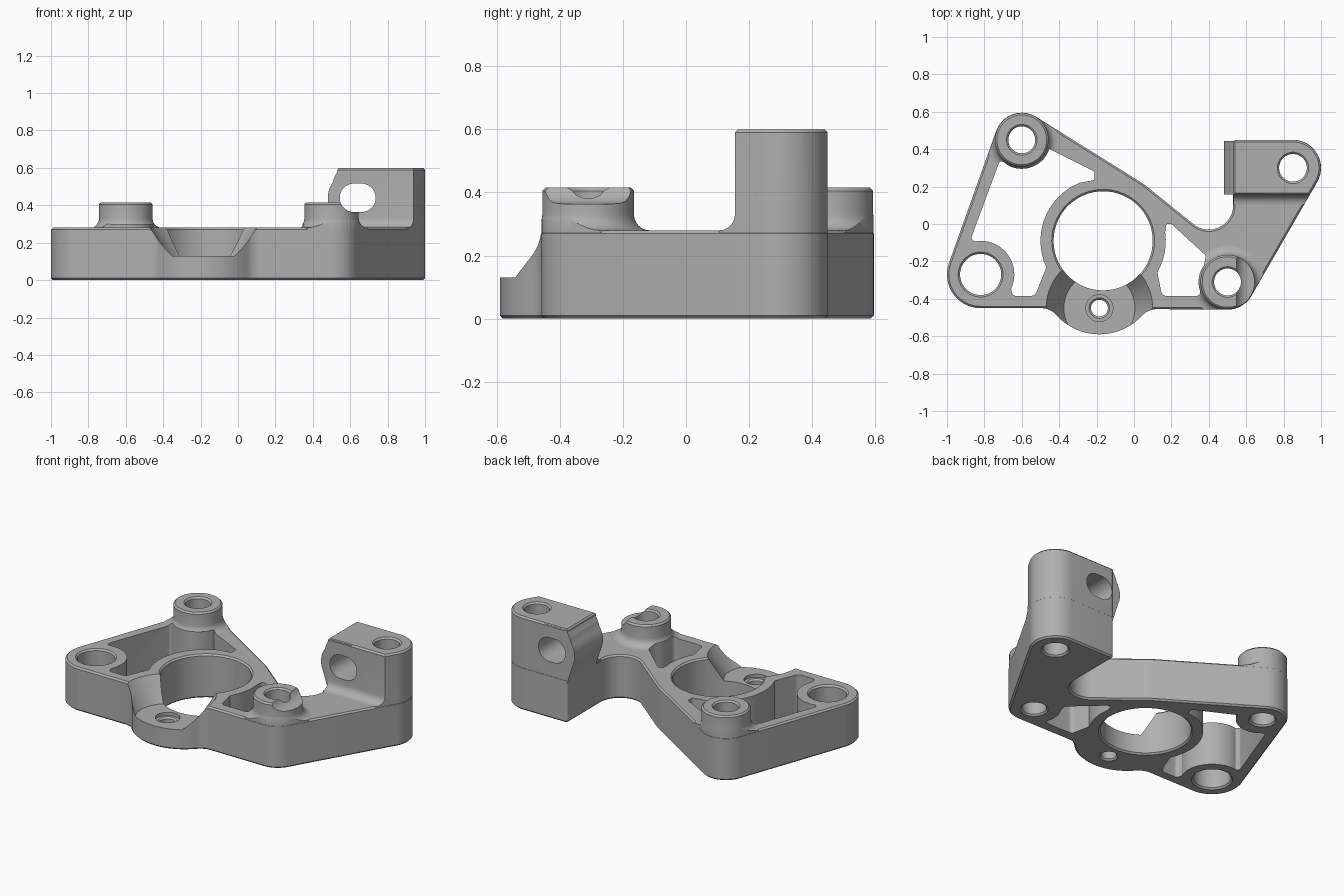
import bpy, bmesh, math
from mathutils import Vector, Matrix

cube = bpy.data.objects.get("Cube")
if cube:
    bpy.data.objects.remove(cube, do_unlink=True)

CH = 0.01                      # edge chamfer
TOP = 0.28                     # plate height
A, B, C, D = (-0.6, 0.45), (-0.82, -0.27), (0.5, -0.31), (0.85, 0.3)
RING, LOBE = (-0.165, -0.09), (-0.185, -0.45)

metal = bpy.data.materials.new("machined grey")
metal.use_nodes = True
grey = (0.43, 0.43, 0.43, 1)
metal.diffuse_color = grey
metal.node_tree.nodes["Principled BSDF"].inputs["Base Color"].default_value = grey


def arc(c, r, a0, a1):
    """Points on an arc, angles in degrees."""
    n = max(2, int(abs(a1 - a0) / 6))
    angles = [math.radians(a0 + (a1 - a0) * i / n) for i in range(n + 1)]
    return [(c[0] + r * math.cos(a), c[1] + r * math.sin(a)) for a in angles]


def circle(c, r):
    return arc(c, r, 0, 360)[:-1]


def rounded(items):
    """Outline from plain points and (x, y, radius) corners."""
    out = []
    for i, it in enumerate(items):
        p = Vector(it[:2])
        if len(it) == 2:
            out.append(p)
            continue
        r = it[2]
        d1 = (Vector(items[i - 1][:2]) - p).normalized()
        d2 = (Vector(items[(i + 1) % len(items)][:2]) - p).normalized()
        half = d1.angle(d2) / 2
        t = r / math.tan(half)
        c = p + (d1 + d2).normalized() * (r / math.sin(half))
        a, b = p + d1 * t - c, p + d2 * t - c
        out += [c + a.lerp(b, k / 6).normalized() * r for k in range(7)]
    return out


def loft(name, pts, rings, matrix=None):
    """Solid through copies of a CCW outline at (height, outward offset)."""
    pts = [Vector(p) for p in pts]
    n = len(pts)
    normals = []
    for i in range(n):
        e1 = (pts[i] - pts[i - 1]).normalized()
        e2 = (pts[(i + 1) % n] - pts[i]).normalized()
        n1, n2 = Vector((e1.y, -e1.x)), Vector((e2.y, -e2.x))
        normals.append((n1 + n2) / max(0.4, 1 + n1.dot(n2)))
    bm = bmesh.new()
    rows = [[bm.verts.new((*(p + m * off), z)) for p, m in zip(pts, normals)]
            for z, off in rings]
    for lo, hi in zip(rows, rows[1:]):
        for i in range(n):
            j = (i + 1) % n
            bm.faces.new((lo[i], lo[j], hi[j], hi[i]))
    bm.faces.new(rows[0][::-1])
    bm.faces.new(rows[-1])
    if matrix:
        bm.transform(matrix)
    mesh = bpy.data.meshes.new(name)
    bm.to_mesh(mesh)
    bm.free()
    mesh.materials.append(metal)
    ob = bpy.data.objects.new(name, mesh)
    bpy.context.collection.objects.link(ob)
    return ob


def combine(target, tool, operation):
    mod = target.modifiers.new("join", "BOOLEAN")
    mod.object, mod.operation, mod.solver = tool, operation, "EXACT"
    bpy.context.view_layer.objects.active = target
    bpy.ops.object.modifier_apply(modifier=mod.name)
    bpy.data.objects.remove(tool, do_unlink=True)


def flared(height, r=0.05):
    """Rings of an upright with a fillet at its foot and a chamfered top."""
    rings = [(0.1, r)]
    for k in range(7):
        a = math.radians(15 * k)
        rings.append((TOP + r * (1 - math.cos(a)), r * (1 - math.sin(a))))
    return rings + [(height - CH, 0), (height, -CH)]


# Plate outline
outline = rounded(
    arc(B, 0.18, 161, 270) + [(-0.45, -0.45, 0.1)]
    + arc((-0.185, -0.28), 0.31, 226, 314) + [(0.08, -0.455, 0.1)]
    + arc(C, 0.148, 270, 330) + arc(D, 0.15, -30, 90)
    + [(0.53, 0.45, 0.02)] + arc((0.4, 0.1), 0.13, 0, -128)
    + [(0.05, 0.215, 0.15)] + arc(A, 0.145, 58, 161))
body = loft("bracket_body", outline,
            [(0, -CH), (CH, 0), (TOP - CH, 0), (TOP, -CH)])

# Raised bosses and tall post, trimmed to the outline
post_plan = [(0.53, 0.155), (0.938, 0.155)] + arc(D, 0.149, -30, 90) + [(0.53, 0.449)]
uprights = [("back_boss", circle(A, 0.143), 0.415),
            ("front_boss", circle(C, 0.145), 0.415),
            ("post", post_plan, 0.6)]
for name, plan, height in uprights:
    part = loft(name, plan, flared(height))
    clip = loft("outline_clip", outline, [(0.05, -0.001), (1, -0.001)])
    combine(part, clip, "INTERSECT")
    combine(body, part, "UNION")

# Rounded cheek around the cross slot
upright = Matrix.Rotation(math.pi / 2, 4, "X")
cheek = rounded([(0.7, 0.25), (0.7, 0.595), (0.54, 0.595), (0.515, 0.55, 0.03)]
                + arc((0.62, 0.44), 0.14, 145, 205) + [(0.51, 0.33, 0.04), (0.535, 0.25)])
combine(body, loft("slot_cheek", cheek, [(-0.445, 0), (-0.158, 0)], upright), "UNION")

# Through pockets
left_pocket = rounded(
    [(-0.65, -0.385, 0.025), (-0.53, -0.385, 0.035)] + arc(RING, 0.335, 205, 112)
    + [(-0.21, 0.235, 0.015), (-0.21, 0.28, 0.015)] + arc(A, 0.155, -18, -120)
    + [(-0.715, 0.345, 0.015), (-0.88, -0.1, 0.02)] + arc(B, 0.18, 95, -25))
right_pocket = rounded(
    [(0.15, -0.385, 0.03), (0.36, -0.385, 0.02)] + arc(C, 0.155, 190, 145)
    + [(0.385, -0.17, 0.02), (0.2, 0.0, 0.02), (0.172, 0.0, 0.01)]
    + arc(RING, 0.335, 8, -30))
for pocket in (left_pocket, right_pocket):
    combine(body, loft("pocket_cutter", pocket, [(-0.1, 0), (0.8, 0)]), "DIFFERENCE")

# Conical recess over the front lobe, with a counterbore
combine(body, loft("recess_cutter", circle(LOBE, 0.19),
                   [(0.13, 0), (TOP, 0.095), (0.4, 0.17)]), "DIFFERENCE")
combine(body, loft("counterbore_cutter", circle(LOBE, 0.072),
                   [(0.11, 0), (0.2, 0)]), "DIFFERENCE")

# Chamfered vertical holes: centre, radius, top height
holes = [(RING, 0.265, TOP), (A, 0.072, 0.415), (B, 0.11, TOP),
         (C, 0.072, 0.415), (D, 0.074, 0.6), (LOBE, 0.045, 0.11)]
for centre, r, top in holes:
    rings = [(-0.1, CH), (0, CH), (CH, 0), (top - CH, 0), (top, CH), (top + 0.4, CH)]
    combine(body, loft("hole_cutter", circle(centre, r), rings), "DIFFERENCE")

# Horizontal slot through the post, grazing the front boss
slot = arc((0.66, 0.44), 0.076, -90, 90) + arc((0.62, 0.44), 0.076, 90, 270)
combine(body, loft("slot_cutter", slot, [(-0.7, 0), (0.7, 0)], upright), "DIFFERENCE")

# Smooth curved walls, crisp edges
bpy.ops.object.select_all(action="DESELECT")
body.select_set(True)
bpy.context.view_layer.objects.active = body
bpy.ops.object.shade_smooth_by_angle(angle=math.radians(25))
